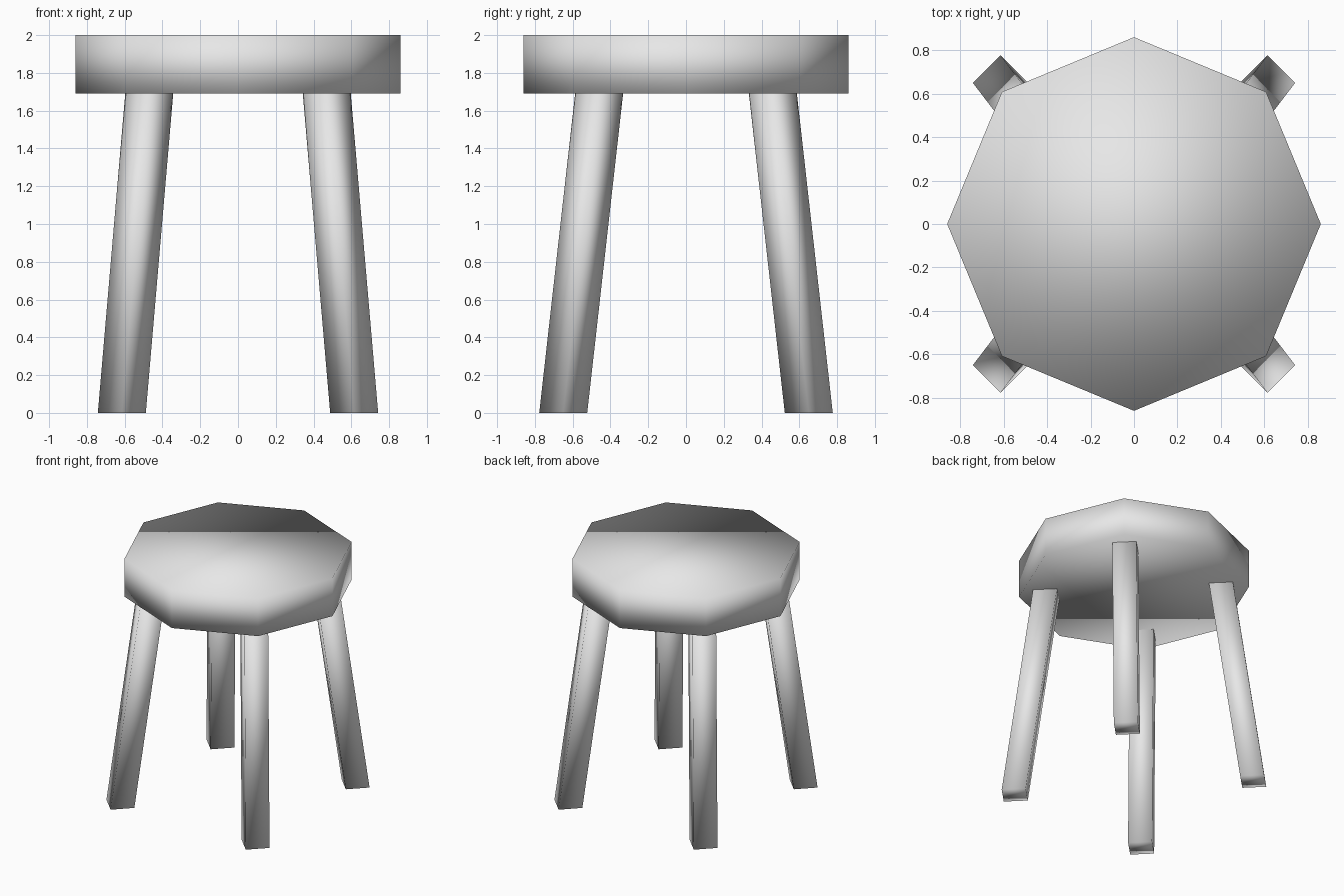
import bpy
import bmesh
from math import cos, sin, tau
from mathutils import Vector

default = bpy.data.objects.get("Cube")
if default:
    bpy.data.objects.remove(default, do_unlink=True)

grey = bpy.data.materials.new("light grey")
grey.use_nodes = True
grey.diffuse_color = (0.8, 0.8, 0.8, 1)
bsdf = next(n for n in grey.node_tree.nodes if n.type == "BSDF_PRINCIPLED")
bsdf.inputs["Base Color"].default_value = grey.diffuse_color


def prism(name, sides, radius, bottom, top):
    """Smooth shaded prism, sheared from the bottom centre to the top centre."""
    bm = bmesh.new()
    rings = []
    for centre in (bottom, top):
        rings.append([
            bm.verts.new(Vector(centre) + radius * Vector((cos(tau * i / sides), sin(tau * i / sides), 0)))
            for i in range(sides)
        ])
    low, high = rings
    for i in range(sides):
        j = (i + 1) % sides
        bm.faces.new((low[i], low[j], high[j], high[i]))
    bm.faces.new(low[::-1])
    bm.faces.new(high)
    for face in bm.faces:
        face.smooth = True
    mesh = bpy.data.meshes.new(name)
    bm.to_mesh(mesh)
    bm.free()
    mesh.materials.append(grey)
    obj = bpy.data.objects.new(name, mesh)
    bpy.context.collection.objects.link(obj)
    return obj


# Octagonal seat
SEAT_BOTTOM = 1.69
prism("seat", 8, 0.86, (0, 0, SEAT_BOTTOM), (0, 0, 2))

# Four splayed square legs, set cornerwise
for side, sx in (("left", 1), ("right", -1)):
    for end, sy in (("front", -1), ("back", 1)):
        prism(f"{end}_{side}_leg", 4, 0.127,
              (sx * 0.615, sy * 0.65, 0), (sx * 0.47, sy * 0.46, SEAT_BOTTOM))
